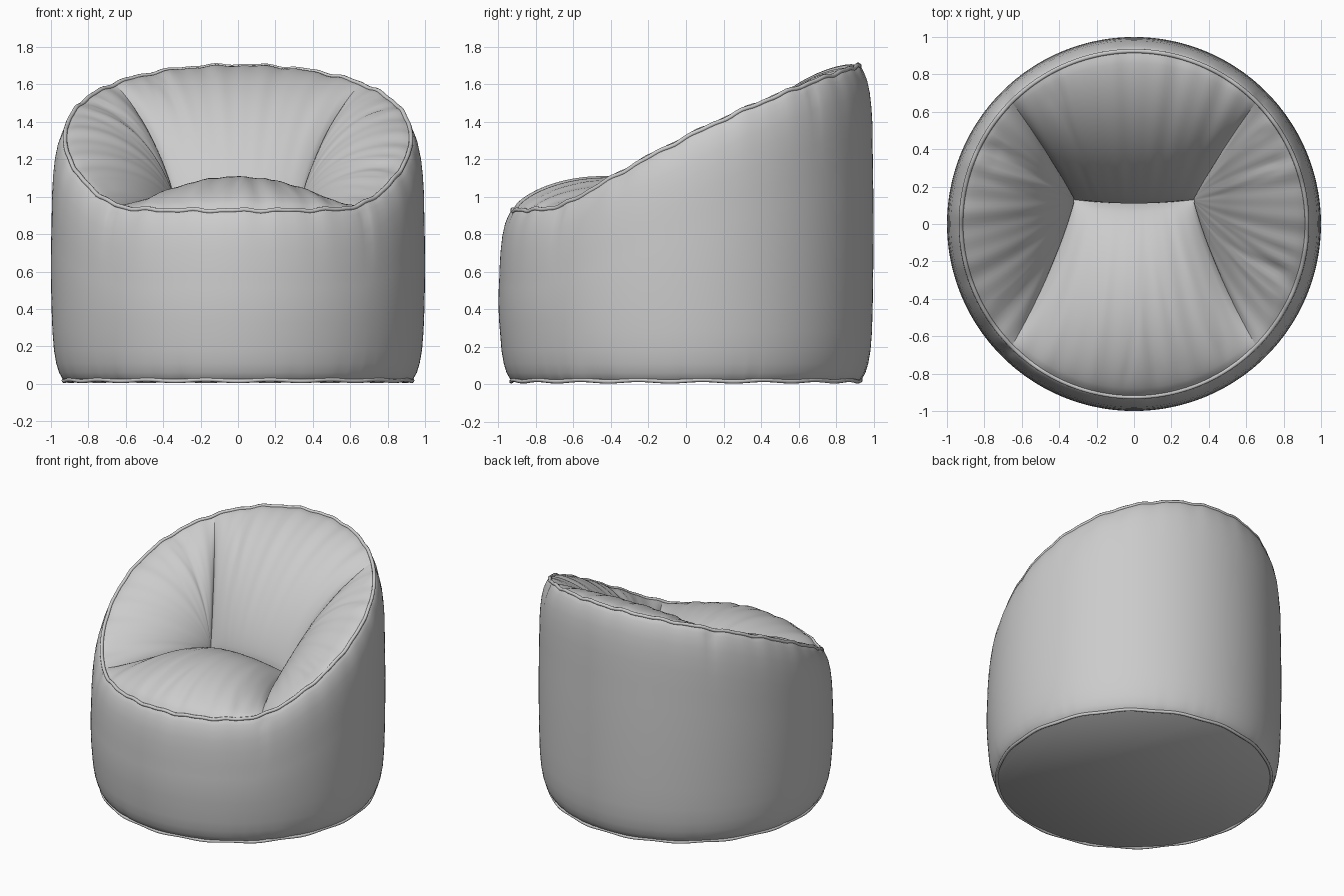
import bpy, bmesh, math, random
from mathutils import Vector

if "Cube" in bpy.data.objects:
    bpy.data.objects.remove(bpy.data.objects["Cube"])

random.seed(4)
RIM_R = 0.925
N = 192
CORNERS = [math.radians(a) for a in (-45, 45, 135, 225)]


def rim_z(y):
    a = 1.31 + 0.51 * y - 0.1 * y * y
    return 0.5 * (a + 0.92 + math.sqrt((a - 0.92) ** 2 + 0.003))


def rim(a):
    y = RIM_R * math.sin(a)
    jitter = 0.004 * math.sin(23 * a) + 0.003 * math.sin(41 * a + 1)
    return Vector((RIM_R * math.cos(a), y, rim_z(y) + jitter))


def bezier(a, c, b):
    a, c, b = Vector(a), Vector(c), Vector(b)
    return lambda t: a * (1 - t) ** 2 + c * (2 * t * (1 - t)) + b * t * t


def finish(name, bm):
    bmesh.ops.remove_doubles(bm, verts=bm.verts, dist=1e-5)
    mesh = bpy.data.meshes.new(name)
    bm.to_mesh(mesh)
    bm.free()
    ob = bpy.data.objects.new(name, mesh)
    bpy.context.collection.objects.link(ob)
    bpy.context.view_layer.objects.active = ob
    ob.select_set(True)
    bpy.ops.object.shade_smooth_by_angle(angle=math.radians(50))
    ob.select_set(False)
    return ob


def skin(bm, rows, closed=False):
    grid = [[bm.verts.new(p) for p in row] for row in rows]
    for lo, hi in zip(grid, grid[1:]):
        n = len(lo)
        for i in range(n if closed else n - 1):
            j = (i + 1) % n
            bm.faces.new((lo[i], lo[j], hi[j], hi[i]))
    return grid


def cushion(name, outer, inner, left, right, puff, creases, n=64, m=44):
    """Puffed patch between four edge curves; v runs from the rim inwards."""
    folds = [(random.uniform(0.1, 0.9), random.uniform(0.012, 0.022),
              random.uniform(0.3, 1), random.uniform(-0.15, 0.15)) for _ in range(creases)]
    puff = Vector(puff)
    p00, p10, p01, p11 = outer(0), outer(1), inner(0), inner(1)
    rows = []
    for k in range(m + 1):
        v = k / m
        row = []
        for i in range(n + 1):
            u = i / n
            p = (outer(u) * (1 - v) + inner(u) * v + left(v) * (1 - u) + right(v) * u
                 - p00 * (1 - u) * (1 - v) - p10 * u * (1 - v)
                 - p01 * (1 - u) * v - p11 * u * v)
            h = (16 * u * (1 - u) * v * (1 - v)) ** 0.68
            dent = sum(d * math.exp(-((u - c - s * v) / w) ** 2) for c, w, d, s in folds)
            fade = min(1, v * 8) * math.exp(-v * 3.5) * min(1, 6 * u * (1 - u))
            row.append(p + puff * h - puff.normalized() * 0.016 * dent * fade)
        rows.append(row)
    bm = bmesh.new()
    skin(bm, rows)
    bmesh.ops.recalc_face_normals(bm, faces=bm.faces)
    if sum((f.normal * f.calc_area() for f in bm.faces), Vector()).dot(puff) < 0:
        bmesh.ops.reverse_faces(bm, faces=bm.faces)
    return finish(name, bm)


def piping(name, pts, radius):
    cu = bpy.data.curves.new(name, 'CURVE')
    cu.dimensions = '3D'
    cu.bevel_depth = radius
    cu.bevel_resolution = 2
    sp = cu.splines.new('POLY')
    sp.points.add(len(pts) - 1)
    for q, p in zip(sp.points, pts):
        q.co = (*p, 1)
    sp.use_cyclic_u = True
    bpy.context.collection.objects.link(bpy.data.objects.new(name, cu))


# Outer body: rounded bottom, bulging wall, slanted rim
low = [(0.925, 0.015), (0.94, 0.03), (0.957, 0.06), (0.972, 0.11), (0.984, 0.18), (0.992, 0.28)]
high = [(0.995, 0.32), (0.989, 0.22), (0.98, 0.14), (0.966, 0.075), (0.95, 0.035), (0.938, 0.012), (RIM_R, 0.0)]
angles = [2 * math.pi * i / N for i in range(N)]
puckers = [(random.uniform(0, 6.28), random.uniform(0.015, 0.03), random.uniform(0.004, 0.012)) for _ in range(26)]


def wall(a, r, z, d):
    for c in CORNERS:
        da = math.remainder(a - c, 2 * math.pi)
        r -= 0.018 * math.exp(-(da / 0.03) ** 2) * math.exp(-d / 0.12) * min(1, d * 30)
    for c, w, k in puckers:
        da = math.remainder(a - c, 2 * math.pi)
        r -= k * math.exp(-(da / w) ** 2) * math.exp(-z / 0.06)
    return Vector((r * math.cos(a), r * math.sin(a), z))


rows = [[wall(a, r, z, 1) for a in angles] for r, z in low]
for k in range(1, 7):
    t = k / 7
    rows.append([wall(a, 0.993 + 0.007 * math.sin(math.pi * t),
                      0.28 * (1 - t) + (rim(a).z - 0.32) * t, 1) for a in angles])
rows += [[wall(a, r, rim(a).z - d, d) for a in angles] for r, d in high]
bm = bmesh.new()
grid = skin(bm, rows, closed=True)
bm.faces.new(list(reversed(grid[0])))
finish("body", bm)

# Piping along the rim and round the base
piping("rim_piping", [rim(a) + Vector((0, 0, 0.002)) for a in angles], 0.012)
piping("base_piping", [Vector((0.932 * math.cos(a), 0.932 * math.sin(a),
                               0.018 + 0.004 * math.sin(17 * a))) for a in angles], 0.011)


# Seams between the inner panels
def seams(side):
    af, ab = (CORNERS[0], CORNERS[1]) if side > 0 else (CORNERS[3], CORNERS[2])
    inner = (side * 0.32, 0.13, 0.88)
    return (bezier(rim(af), (side * 0.42, -0.25, 0.94), inner),
            bezier(rim(ab), (side * 0.44, 0.36, 1.38), inner))


front_r, back_r = seams(1)
front_l, back_l = seams(-1)
base = bezier((-0.32, 0.13, 0.88), (0, 0.09, 0.9), (0.32, 0.13, 0.88))


def arc(a, b):
    return lambda u: rim(a + (b - a) * u)


# Seat and back cushions
cushion("seat", arc(CORNERS[3] - 2 * math.pi, CORNERS[0]), base, front_l, front_r, (0, 0, 0.19), 7)
cushion("backrest", arc(CORNERS[2], CORNERS[1]), base, back_l, back_r, (0, -0.09, 0.09), 3)

# Side cushions, tapering to the inner corner
for side, name, a, b, f, k in ((1, "right_side", CORNERS[0], CORNERS[1], front_r, back_r),
                               (-1, "left_side", CORNERS[3], CORNERS[2], front_l, back_l)):
    tip = Vector((side * 0.32, 0.13, 0.88))
    cushion(name, arc(a, b), lambda u, t=tip: t.copy(), f, k, (-side * 0.06, 0, 0.085), 11)
